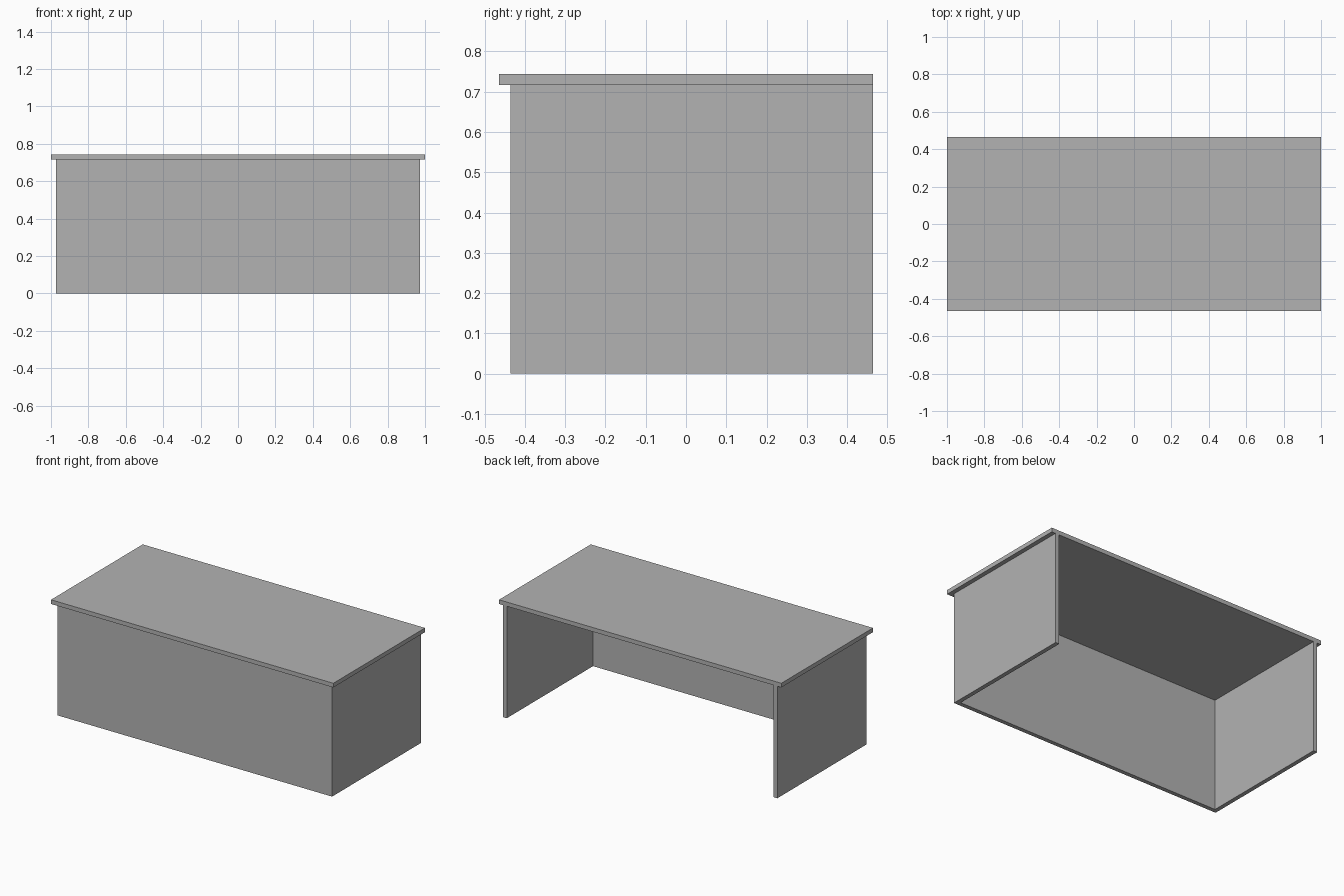
import bpy
import bmesh

cube = bpy.data.objects.get("Cube")
if cube:
    bpy.data.objects.remove(cube, do_unlink=True)

WIDTH, DEPTH, HEIGHT = 2.0, 0.928, 0.744
BOARD = 0.027      # board thickness
OVERHANG = 0.028   # lip of the top at the front and sides

grey = bpy.data.materials.new("plain grey")
grey.use_nodes = True
colour = (0.45, 0.45, 0.45, 1)
grey.diffuse_color = colour
grey.node_tree.nodes["Principled BSDF"].inputs["Base Color"].default_value = colour


def extrude_outline(name, outline, bottom, top):
    """Raise a flat plan outline into a solid board or panel."""
    bm = bmesh.new()
    face = bm.faces.new([bm.verts.new((x, y, bottom)) for x, y in outline])
    raised = bmesh.ops.extrude_face_region(bm, geom=[face])["geom"]
    verts = [v for v in raised if isinstance(v, bmesh.types.BMVert)]
    bmesh.ops.translate(bm, vec=(0, 0, top - bottom), verts=verts)
    bmesh.ops.recalc_face_normals(bm, faces=bm.faces)
    mesh = bpy.data.meshes.new(name)
    bm.to_mesh(mesh)
    bm.free()
    mesh.materials.append(grey)
    obj = bpy.data.objects.new(name, mesh)
    bpy.context.collection.objects.link(obj)
    return obj


# Desk top, flush with the panels at the back
w, d = WIDTH / 2, DEPTH / 2
extrude_outline("desk_top", [(-w, -d), (w, -d), (w, d), (-w, d)],
                HEIGHT - BOARD, HEIGHT)

# U-shaped base: front panel and two side panels, open at the back
outer, front = w - OVERHANG, -d + OVERHANG
inner, inside = outer - BOARD, front + BOARD
half = [(outer, front), (outer, d), (inner, d), (inner, inside)]
plan = half + [(-x, y) for x, y in reversed(half)]
extrude_outline("side_and_front_panels", plan, 0, HEIGHT - BOARD)
